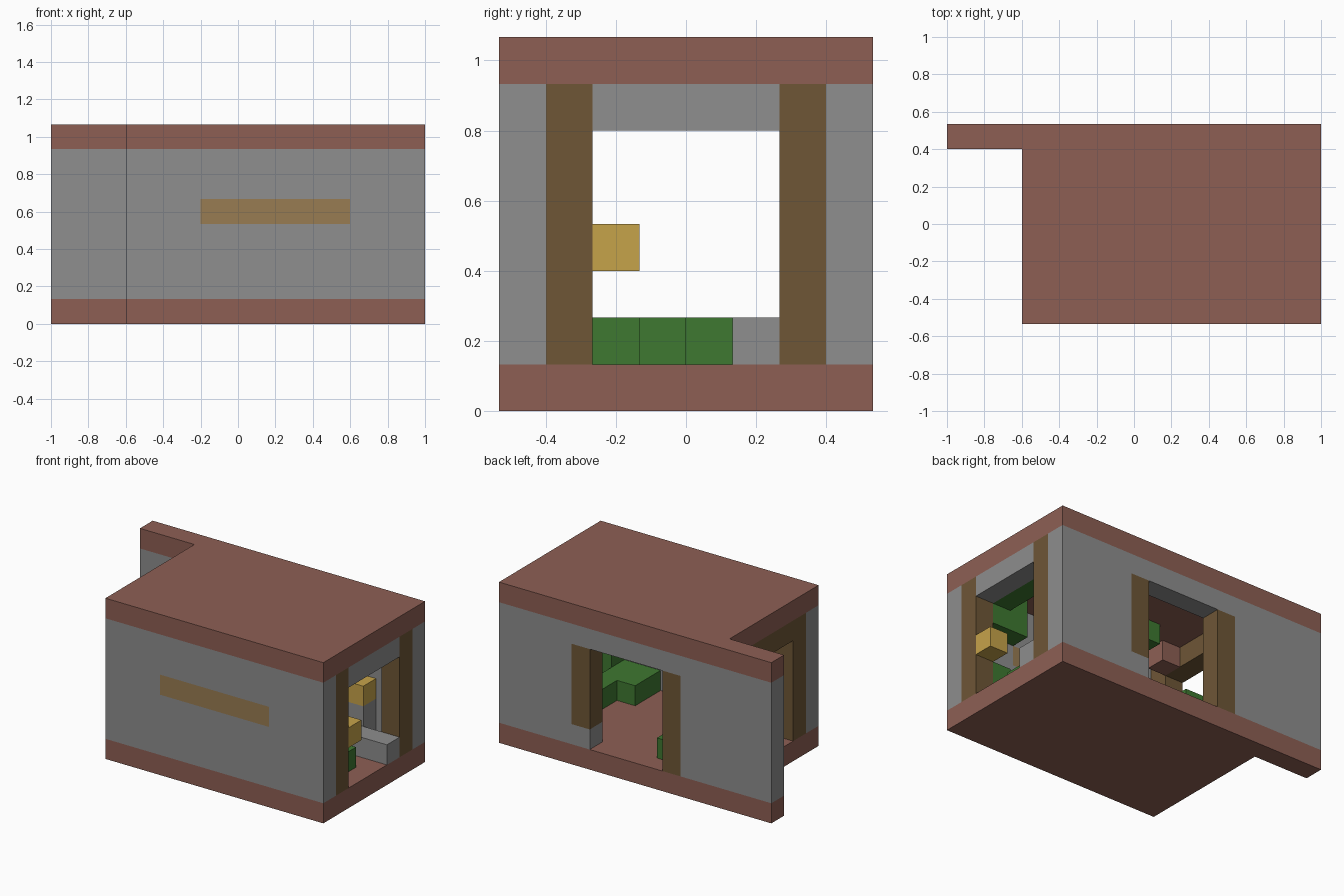
import bpy
import bmesh

cube = bpy.data.objects.get("Cube")
if cube:
    bpy.data.objects.remove(cube, do_unlink=True)

U = 2 / 15  # one building block


def linear(c):
    c /= 255
    return c / 12.92 if c <= 0.04045 else ((c + 0.055) / 1.055) ** 2.4


def material(name, rgb):
    m = bpy.data.materials.new(name)
    m.use_nodes = True
    col = tuple(linear(c) for c in rgb) + (1,)
    m.diffuse_color = col
    m.node_tree.nodes["Principled BSDF"].inputs["Base Color"].default_value = col
    return m


CLAY = material("clay_red", (141, 95, 84))
STONE = material("stone_grey", (142, 142, 142))
WOOD = material("dark_wood", (110, 86, 54))
STRIPE = material("tan_stripe", (152, 124, 82))
GOLD = material("gold", (198, 163, 74))
LEAF = material("leaf_green", (62, 120, 49))


def finish(name, bm, mat):
    mesh = bpy.data.meshes.new(name)
    bmesh.ops.recalc_face_normals(bm, faces=bm.faces)
    bm.to_mesh(mesh)
    bm.free()
    mesh.materials.append(mat)
    bpy.context.collection.objects.link(bpy.data.objects.new(name, mesh))


def block(name, mat, xs, ys, zs):
    """Box spanning whole blocks, counted from the left-front-bottom corner."""
    bm = bmesh.new()
    bmesh.ops.create_cube(bm, size=1)
    for v in bm.verts:
        v.co = (xs[v.co.x > 0] * U - 1, (ys[v.co.y > 0] - 4) * U, zs[v.co.z > 0] * U)
    finish(name, bm, mat)


def slab(name, z):
    """L-shaped plate one block thick."""
    bm = bmesh.new()
    outline = [(3, 0), (15, 0), (15, 8), (0, 8), (0, 7), (3, 7)]
    face = bm.faces.new([bm.verts.new((x * U - 1, (y - 4) * U, z * U)) for x, y in outline])
    top = bmesh.ops.extrude_face_region(bm, geom=[face])["geom"]
    bmesh.ops.translate(bm, vec=(0, 0, U), verts=[g for g in top if isinstance(g, bmesh.types.BMVert)])
    finish(name, bm, CLAY)


# Floor and roof
slab("floor", 0)
slab("roof", 7)

# Front wall around its inlaid stripe
front = (0, 1)
block("front_wall_lower", STONE, (3, 15), front, (1, 4))
block("front_wall_upper", STONE, (3, 15), front, (5, 7))
block("front_wall_right", STONE, (3, 6), front, (4, 5))
block("front_wall_left", STONE, (12, 15), front, (4, 5))
block("front_stripe", STRIPE, (6, 12), front, (4, 5))

# Back wall with doorway
back = (7, 8)
block("back_wall_right", STONE, (0, 5), back, (1, 7))
block("back_wall_left", STONE, (11, 15), back, (1, 7))
block("back_lintel", STONE, (5, 11), back, (6, 7))
block("back_post_base", STONE, (10, 11), back, (1, 2))
block("back_post_left", WOOD, (10, 11), back, (2, 6))
block("back_post_right", WOOD, (5, 6), back, (1, 6))

# End gateways
for side, x, lintel in (("left", 14, STONE), ("right", 3, WOOD)):
    for place, y in (("front", 1), ("back", 6)):
        block(f"{side}_{place}_post", WOOD, (x, x + 1), (y, y + 1), (1, 7))
    block(f"{side}_lintel", lintel, (x, x + 1), (2, 6), (6, 7))

# Planting on the floor, climbing the wall and hanging from the ceiling
plants = [
    ("bush_wall", (11, 14), (1, 2), (1, 2)),
    ("bush_middle", (11, 13), (2, 3), (1, 2)),
    ("bush_inner", (12, 14), (3, 4), (1, 2)),
    ("bush_tip", (12, 13), (4, 5), (1, 2)),
    ("bush_back", (4, 7), (6, 7), (1, 2)),
    ("bush_top", (13, 14), (1, 2), (2, 3)),
    ("vine", (12, 14), (1, 2), (5, 7)),
    ("ceiling_vine", (13, 14), (2, 5), (6, 7)),
    ("ceiling_tuft", (6, 8), (3, 4), (6, 7)),
]
for name, xs, ys, zs in plants:
    block(name, LEAF, xs, ys, zs)

# Furnishings
block("stone_bench", STONE, (12, 15), (5, 6), (1, 2))
block("pedestal", STONE, (12, 13), (6, 7), (1, 3))
block("pedestal_lamp", GOLD, (12, 13), (6, 7), (3, 4))
block("gate_lamp", GOLD, (14, 15), (2, 3), (3, 4))
block("ceiling_bracket", CLAY, (4, 5), (2, 3), (6, 7))
